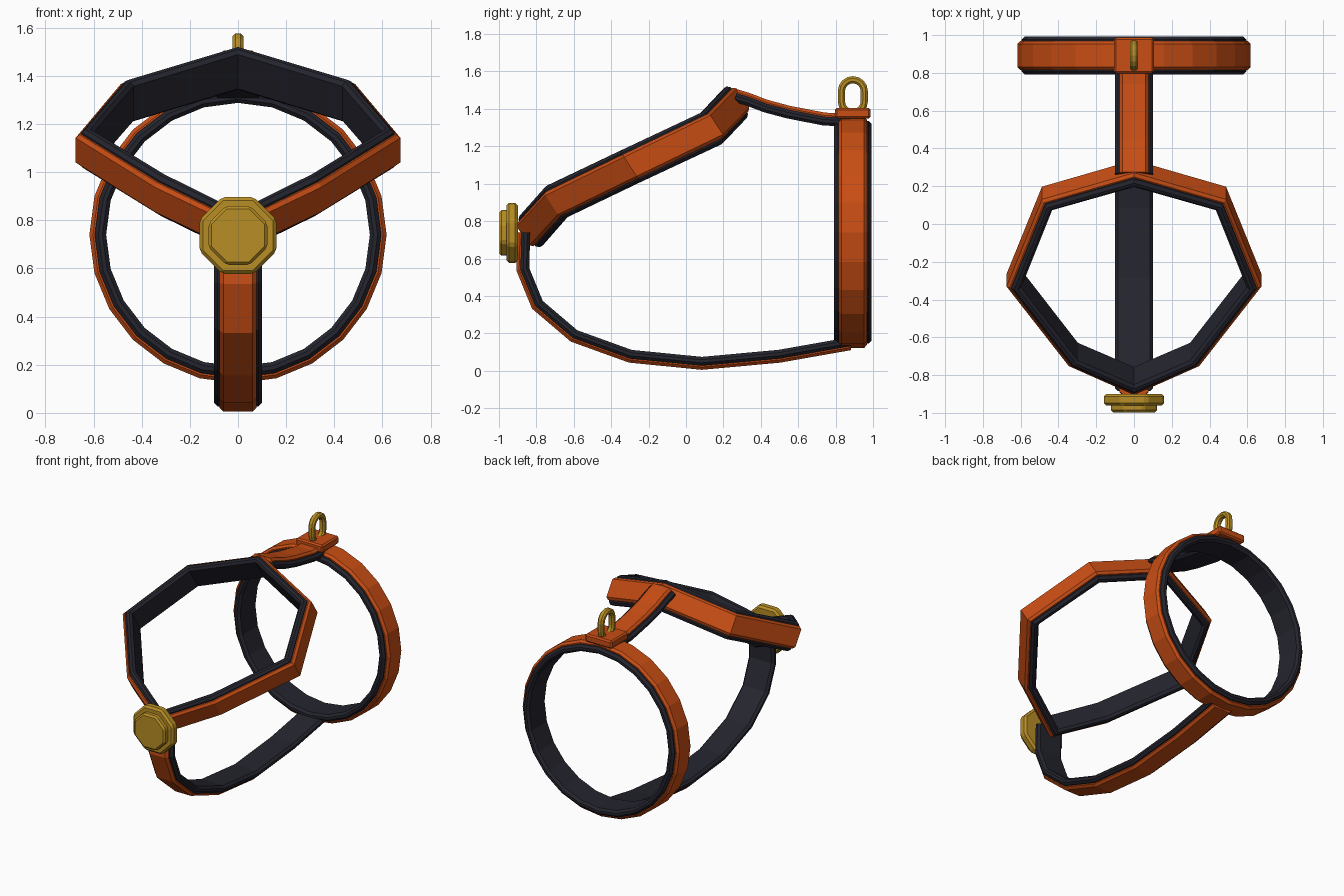
import bpy, bmesh, math
from mathutils import Vector, Matrix

cube = bpy.data.objects.get("Cube")
if cube:
    bpy.data.objects.remove(cube, do_unlink=True)


def make_material(name, rgb):
    mat = bpy.data.materials.new(name)
    mat.use_nodes = True
    mat.diffuse_color = (*rgb, 1)
    mat.node_tree.nodes["Principled BSDF"].inputs["Base Color"].default_value = (*rgb, 1)
    return mat


ORANGE = make_material("orange webbing", (0.58, 0.075, 0.007))
DARK = make_material("dark padding", (0.018, 0.018, 0.028))
GOLD = make_material("brass", (0.48, 0.27, 0.018))


def finish(name, bm, mat, bevel=0):
    bmesh.ops.recalc_face_normals(bm, faces=bm.faces)
    mesh = bpy.data.meshes.new(name)
    bm.to_mesh(mesh)
    bm.free()
    mesh.materials.append(mat)
    obj = bpy.data.objects.new(name, mesh)
    bpy.context.collection.objects.link(obj)
    if bevel:
        mod = obj.modifiers.new("Bevel", "BEVEL")
        mod.width = bevel
        mod.segments = 1
    return obj


def sweep(name, path, across, half, low, high, mat, closed, chamfer=0.015):
    """Sweep a chamfered flat bar along a path with mitred corners."""
    c = chamfer
    section = [(-half + c, low), (half - c, low), (half, low + c), (half, high - c),
               (half - c, high), (-half + c, high), (-half, high - c), (-half, low + c)]
    pts = [Vector(p) for p in path]
    across = Vector(across).normalized()
    n = len(pts)
    bm = bmesh.new()
    rings = []
    for i, p in enumerate(pts):
        before, after = pts[i - 1], pts[(i + 1) % n]
        if not closed and i == 0:
            before = p - (after - p)
        if not closed and i == n - 1:
            after = p + (p - before)
        a = (p - before).cross(across).normalized()
        b = (after - p).cross(across).normalized()
        out = (a + b) / (1 + a.dot(b))
        rings.append([bm.verts.new(p + across * w + out * t) for w, t in section])
    for i in range(n if closed else n - 1):
        r, s = rings[i], rings[(i + 1) % n]
        for k in range(8):
            j = (k + 1) % 8
            bm.faces.new((r[k], r[j], s[j], s[k]))
    if not closed:
        bm.faces.new(rings[0])
        bm.faces.new(rings[-1])
    return finish(name, bm, mat)


def strap(name, path, across, closed=False):
    sweep(name + "_padding", path, across, 0.1, -0.047, 0, DARK, closed)
    sweep(name + "_webbing", path, across, 0.076, -0.022, 0.022, ORANGE, closed)


# Girth ring around the body
girth = [(0.595 * math.cos(math.tau * i / 24), 0.892, 0.74 + 0.595 * math.sin(math.tau * i / 24))
         for i in range(24)]
strap("girth_ring", girth, (0, -1, 0), True)

# Tilted neck loop, mirrored from one half
side = [(0.33, -0.705, 0.895), (0.65, -0.295, 1.093), (0.47, 0.15, 1.305)]
neck = [(0, -0.85, 0.735)] + side + [(0, 0.285, 1.445)]
neck += [(-x, y, z) for x, y, z in reversed(side)]
strap("neck_loop", neck, (0, -0.55, 0.835), True)

# Chest and belly strap
belly = [(-0.88, 0.74), (-0.885, 0.54), (-0.805, 0.345), (-0.605, 0.175),
         (-0.3, 0.065), (0.085, 0.027), (0.5, 0.065), (0.88, 0.132)]
strap("belly_strap", [(0, y, z) for y, z in belly], (1, 0, 0))

# Spine strap
spine = [(0.27, 1.483), (0.33, 1.465), (0.43, 1.427), (0.55, 1.395), (0.74, 1.358), (0.88, 1.352)]
strap("spine_strap", [(0, y, z) for y, z in spine], (-1, 0, 0))

# Plate that carries the leash ring
bm = bmesh.new()
bmesh.ops.create_cube(bm, size=1, matrix=Matrix.Translation((0, 0.892, 1.377))
                      @ Matrix.Diagonal((0.21, 0.19, 0.056, 1)))
finish("leash_plate", bm, ORANGE, 0.01)

# Leash ring
ring = []
for centre, start in ((1.495, 0), (1.44, math.pi)):
    for i in range(9):
        a = start + math.pi * i / 8
        ring.append((0, 0.892 + 0.061 * math.cos(a), centre + 0.061 * math.sin(a)))
sweep("leash_ring", ring, (1, 0, 0), 0.022, -0.019, 0.019, GOLD, True, 0.011)


# Chest medallion
def disc(name, radius, y, depth, bevel):
    bm = bmesh.new()
    place = (Matrix.Translation((0, y, 0.737)) @ Matrix.Rotation(math.pi / 2, 4, "X")
             @ Matrix.Rotation(math.pi / 8, 4, "Z"))
    bmesh.ops.create_cone(bm, cap_ends=True, segments=8, radius1=radius, radius2=radius,
                          depth=depth, matrix=place)
    finish(name, bm, GOLD, bevel)


disc("medallion_base", 0.173, -0.93, 0.062, 0.014)
disc("medallion_cap", 0.132, -0.967, 0.062, 0.012)
